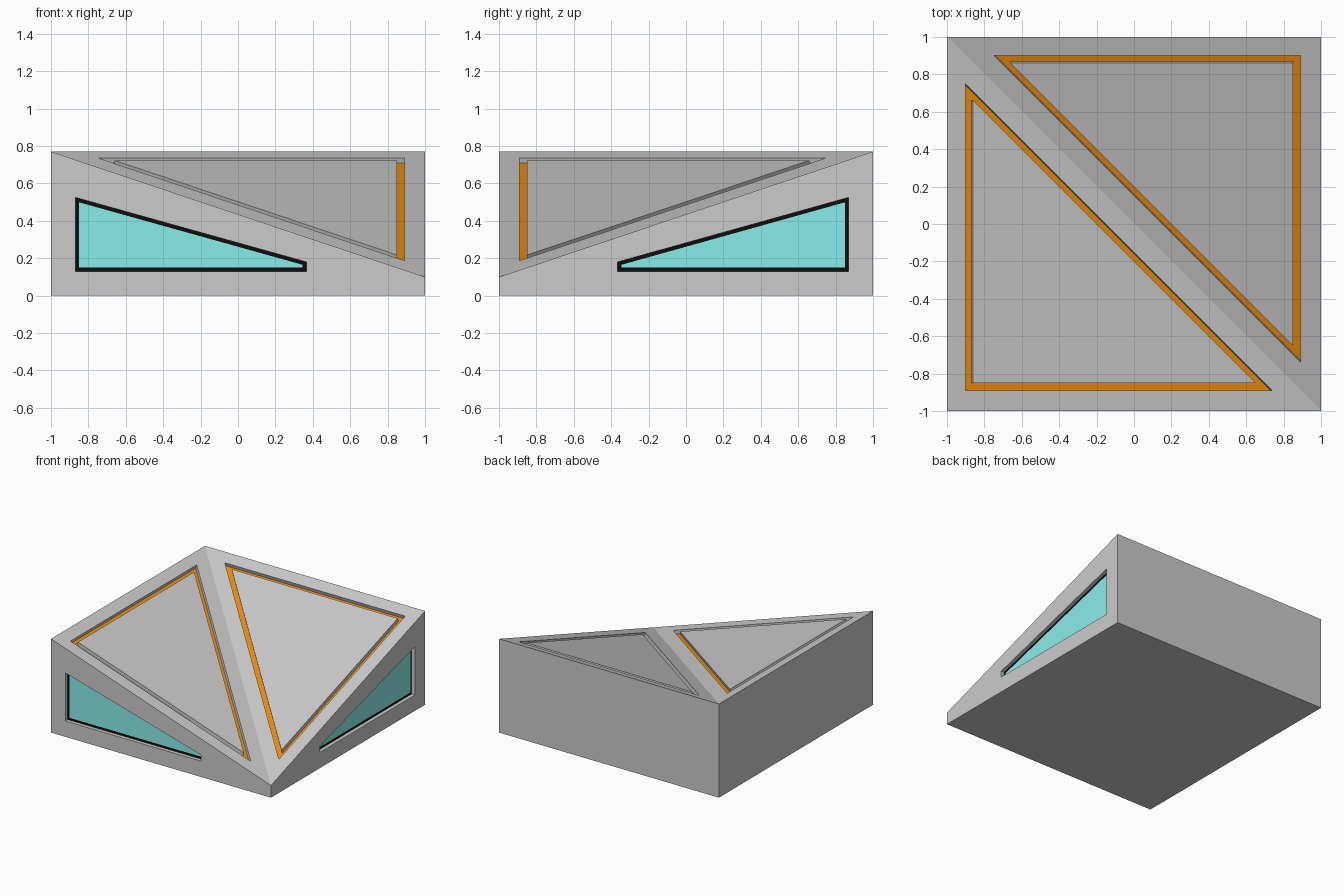
import bpy, bmesh
from mathutils import Vector

if "Cube" in bpy.data.objects:
    bpy.data.objects.remove(bpy.data.objects["Cube"])

HIGH, LOW = 0.77, 0.10
SLOPE = (HIGH - LOW) / 2
DEPTH = 0.03


def material(name, color):
    m = bpy.data.materials.new(name)
    m.diffuse_color = (*color, 1)
    m.use_nodes = True
    m.node_tree.nodes["Principled BSDF"].inputs["Base Color"].default_value = m.diffuse_color
    return m


ORANGE = material("orange", (0.87, 0.27, 0.005))
BLACK = material("black", (0.004, 0.004, 0.004))
TEAL = material("teal", (0.25, 0.85, 0.83))


def make(name, bm, mat=None):
    bmesh.ops.recalc_face_normals(bm, faces=bm.faces)
    me = bpy.data.meshes.new(name)
    bm.to_mesh(me)
    bm.free()
    ob = bpy.data.objects.new(name, me)
    bpy.context.collection.objects.link(ob)
    if mat:
        me.materials.append(mat)
    return ob


def prism(name, pts, normal, low, high, mat=None):
    """Solid outline running from low to high along the normal."""
    bm = bmesh.new()
    face = bm.faces.new([bm.verts.new(Vector(p) + normal * low) for p in pts])
    new = bmesh.ops.extrude_face_region(bm, geom=[face])["geom"]
    verts = [v for v in new if isinstance(v, bmesh.types.BMVert)]
    bmesh.ops.translate(bm, verts=verts, vec=normal * (high - low))
    return make(name, bm, mat)


def cut(target, cutter):
    mod = target.modifiers.new("pocket", "BOOLEAN")
    mod.operation = "DIFFERENCE"
    mod.solver = "EXACT"
    mod.object = cutter
    bpy.context.view_layer.objects.active = target
    bpy.ops.object.modifier_apply(modifier=mod.name)
    bpy.data.objects.remove(cutter)


def swap(p):
    """Mirror across the valley line that joins two opposite corners."""
    return Vector((-p[1], -p[0], p[2]))


# Block with one low corner and a valley across the top
bm = bmesh.new()
corners = [(-1, -1), (1, -1), (1, 1), (-1, 1)]
bot = [bm.verts.new((x, y, 0)) for x, y in corners]
top = [bm.verts.new((x, y, LOW if (x, y) == (1, -1) else HIGH)) for x, y in corners]
bm.faces.new(bot)
for i in range(4):
    j = (i + 1) % 4
    bm.faces.new((bot[i], bot[j], top[j], top[i]))
bm.faces.new((top[0], top[1], top[3]))
bm.faces.new((top[1], top[2], top[3]))
body = make("wedge_block", bm)

# Outlines for the left roof slope and the front window
on_roof = lambda pts: [(x, y, HIGH - SLOPE * (x + 1)) for x, y in pts]
groove_out = on_roof([(-0.9, 0.75), (-0.9, -0.89), (0.74, -0.89)])
groove_in = on_roof([(-0.86, 0.66), (-0.86, -0.85), (0.65, -0.85)])
on_front = lambda pts: [(x, -1, z) for x, z in pts]
window_out = on_front([(-0.87, 0.13), (0.365, 0.13), (0.365, 0.18), (-0.87, 0.525)])
window_in = on_front([(-0.85, 0.15), (0.345, 0.15), (0.345, 0.165), (-0.85, 0.499)])
roof_n = Vector((SLOPE, 0, 1)).normalized()
front_n = Vector((0, -1, 0))

for side, f in (("front", Vector), ("right", swap)):
    go, gi, wo, wi = ([f(p) for p in o] for o in (groove_out, groove_in, window_out, window_in))
    rn, wn = f(roof_n), f(front_n)
    # Roof groove: pocket, coloured floor and raised panel
    cut(body, prism("cutter", go, rn, -DEPTH - 0.002, 0.1))
    prism(side + "_groove_floor", go, rn, -DEPTH - 0.002, -DEPTH, ORANGE)
    prism(side + "_roof_panel", gi, rn, -DEPTH - 0.002, 0)
    # Recessed window: pocket, frame and pane
    cut(body, prism("cutter", wo, wn, -DEPTH - 0.002, 0.1))
    prism(side + "_window_frame", wo, wn, -DEPTH - 0.002, -DEPTH, BLACK)
    prism(side + "_window_pane", wi, wn, -DEPTH - 0.001, -DEPTH + 0.002, TEAL)
